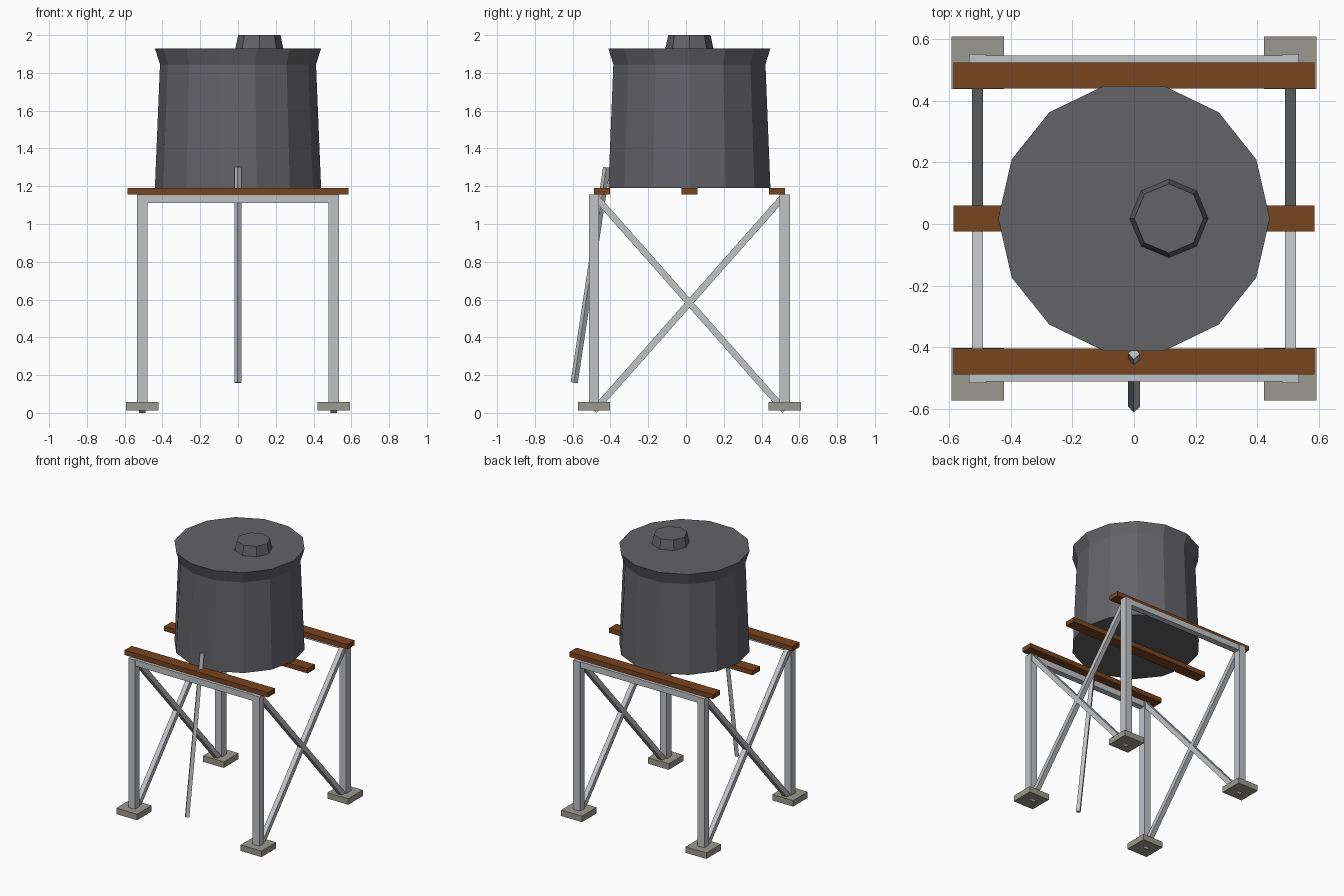
import bpy, bmesh, math
from mathutils import Vector, Matrix

default = bpy.data.objects.get("Cube")
if default:
    bpy.data.objects.remove(default, do_unlink=True)


def material(name, rgb):
    m = bpy.data.materials.new(name)
    m.use_nodes = True
    colour = (*rgb, 1)
    m.diffuse_color = colour
    m.node_tree.nodes["Principled BSDF"].inputs["Base Color"].default_value = colour
    return m


tank_grey = material("tank grey", (0.125, 0.122, 0.133))
steel = material("galvanised steel", (0.53, 0.54, 0.56))
timber = material("brown timber", (0.19, 0.058, 0.014))
concrete = material("concrete", (0.33, 0.32, 0.28))


def finish(name, bm, mat):
    bmesh.ops.recalc_face_normals(bm, faces=bm.faces)
    mesh = bpy.data.meshes.new(name)
    bm.to_mesh(mesh)
    bm.free()
    mesh.materials.append(mat)
    obj = bpy.data.objects.new(name, mesh)
    bpy.context.collection.objects.link(obj)
    return obj


def box(name, centre, size, mat):
    bm = bmesh.new()
    bmesh.ops.create_cube(bm, size=1, matrix=Matrix.Translation(centre) @ Matrix.Diagonal((*size, 1)))
    return finish(name, bm, mat)


def bar(name, start, end, width, mat, twist=0):
    """Square bar running between two points."""
    a, b = Vector(start), Vector(end)
    d = b - a
    turn = d.to_track_quat("Z", "Y").to_matrix().to_4x4()
    bm = bmesh.new()
    bmesh.ops.create_cube(bm, size=1, matrix=Matrix.Translation((a + b) / 2) @ turn
                          @ Matrix.Rotation(twist, 4, "Z")
                          @ Matrix.Diagonal((width, width, d.length, 1)))
    return finish(name, bm, mat)


def lathe(name, centre, profile, sides, mat):
    """Capped faceted solid from (radius, height) rings."""
    bm = bmesh.new()
    rings = []
    for r, z in profile:
        rings.append([bm.verts.new((centre[0] + r * math.cos(math.tau * i / sides),
                                    centre[1] + r * math.sin(math.tau * i / sides), z))
                      for i in range(sides)])
    for low, high in zip(rings, rings[1:]):
        for i in range(sides):
            j = (i + 1) % sides
            bm.faces.new((low[i], low[j], high[j], high[i]))
    bm.faces.new(rings[0])
    bm.faces.new(rings[-1])
    return finish(name, bm, mat)


MID = 0.018      # y of the stand's middle
LEG_X = 0.507
LEG_Y = 0.505

# Water tank with flared rim, and its off-centre hatch
lathe("tank", (0, MID), [(0.44, 1.19), (0.413, 1.845), (0.44, 1.93)], 14, tank_grey)
lathe("hatch", (0.113, MID), [(0.127, 1.93), (0.112, 2.0)], 8, tank_grey)

# Timber bearers
for label, y in (("front", -0.463), ("middle", 0), ("back", 0.463)):
    box(label + "_bearer", (0, MID + y, 1.1725), (1.17, 0.084, 0.035), timber)

# Legs on concrete pads, with a top rail between each pair
for label, sy in (("front", -1), ("back", 1)):
    y = MID + sy * LEG_Y
    for side, sx in (("right", -1), ("left", 1)):
        x = sx * LEG_X
        box(f"{label}_{side}_leg", (x, y, 0.605), (0.055, 0.055, 1.1), steel)
        box(f"{label}_{side}_pad", (x, y, 0.035), (0.17, 0.17, 0.044), concrete)
    box(label + "_rail", (0, y, 1.1325), (2 * LEG_X, 0.045, 0.045), steel)

# Crossed braces on both sides
for side, sx in (("right", -1), ("left", 1)):
    x = sx * LEG_X
    for label, sy in (("rising", 1), ("falling", -1)):
        bar(f"{side}_{label}_brace", (x, MID - sy * LEG_Y, 0.012),
            (x, MID + sy * LEG_Y, 1.153), 0.035, steel)

# Leaning outlet pipe at the front
bar("outlet_pipe", (0, -0.592, 0.16), (0, -0.42, 1.3), 0.027, steel, math.radians(40))
